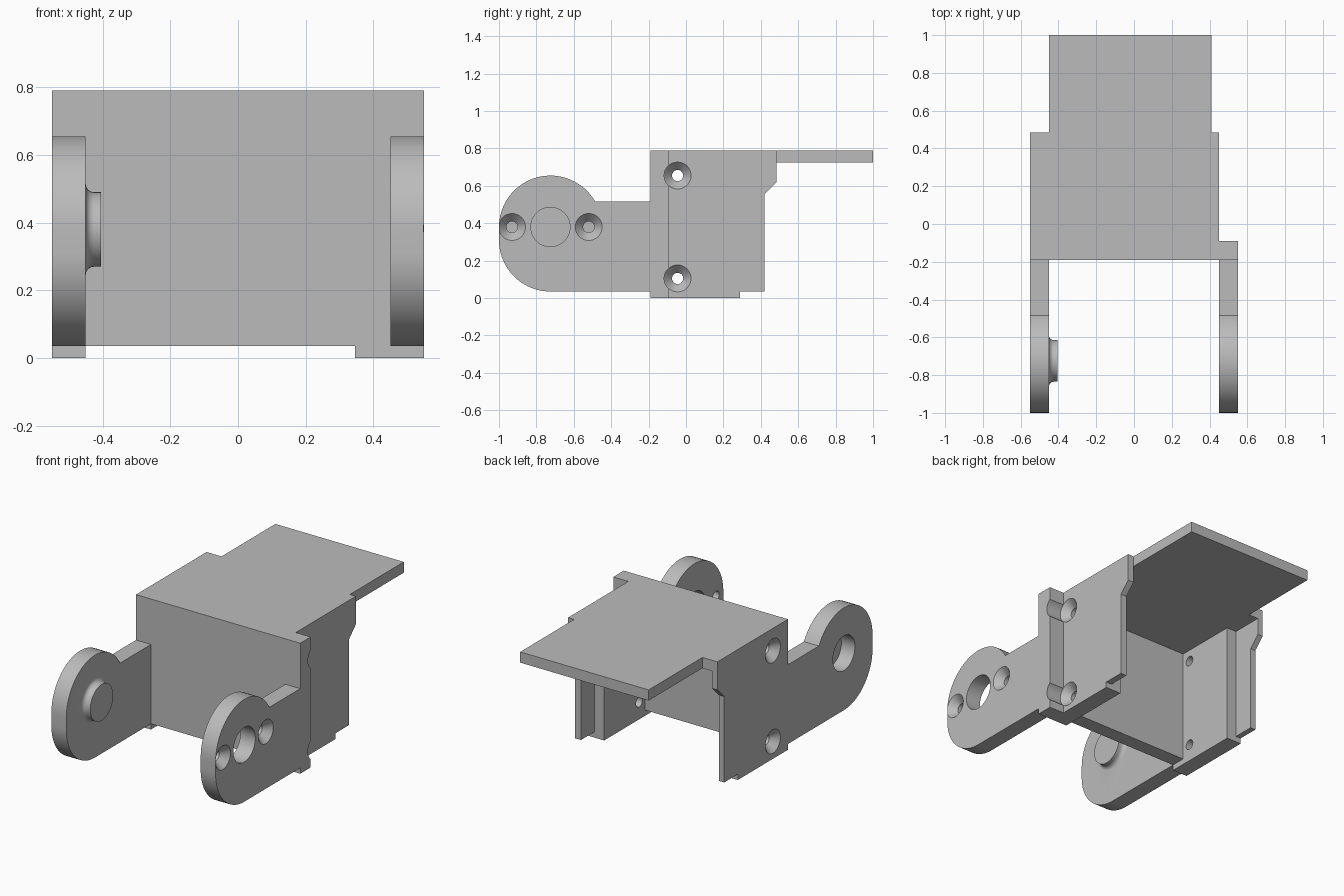
import bpy, bmesh, math
from mathutils import Matrix, Vector

old = bpy.data.objects.get("Cube")
if old:
    bpy.data.objects.remove(old, do_unlink=True)

grey = bpy.data.materials.new("plain grey")
grey.use_nodes = True
grey.diffuse_color = (0.5, 0.5, 0.5, 1)
grey.node_tree.nodes["Principled BSDF"].inputs["Base Color"].default_value = (0.5, 0.5, 0.5, 1)

OUT, IN, THICK_IN = 0.55, 0.45, 0.345      # side plate faces
FRONT, TOP, UNDER, LIP = -0.19, 0.79, 0.725, 0.035
PIVOT_Y, PIVOT_Z, ARM_R = -0.725, 0.38, 0.275


def new_object(name, bm):
    bmesh.ops.recalc_face_normals(bm, faces=bm.faces)
    mesh = bpy.data.meshes.new(name)
    bm.to_mesh(mesh)
    bm.free()
    mesh.materials.append(grey)
    ob = bpy.data.objects.new(name, mesh)
    bpy.context.collection.objects.link(ob)
    return ob


def extrude(name, points, direction):
    bm = bmesh.new()
    face = bm.faces.new([bm.verts.new(p) for p in points])
    ext = bmesh.ops.extrude_face_region(bm, geom=[face])
    verts = [v for v in ext["geom"] if isinstance(v, bmesh.types.BMVert)]
    bmesh.ops.translate(bm, verts=verts, vec=Vector(direction))
    return new_object(name, bm)


def side_prism(name, profile, x0, x1):
    return extrude(name, [(x0, y, z) for y, z in profile], (x1 - x0, 0, 0))


def box(name, x0, x1, y0, y1, z0, z1):
    return side_prism(name, [(y0, z0), (y1, z0), (y1, z1), (y0, z1)], x0, x1)


def lathe_x(name, y, z, profile, steps=48):
    """Solid of revolution about the x axis from (x, radius) pairs."""
    bm = bmesh.new()
    rings = []
    for x, r in profile:
        angles = [2 * math.pi * i / steps for i in range(steps)]
        rings.append([bm.verts.new((x, y + r * math.cos(a), z + r * math.sin(a))) for a in angles])
    bm.faces.new(rings[0])
    bm.faces.new(rings[-1])
    for a, b in zip(rings, rings[1:]):
        for i in range(steps):
            j = (i + 1) % steps
            bm.faces.new((a[i], a[j], b[j], b[i]))
    return new_object(name, bm)


def combine(target, other, operation):
    other.hide_render = True
    mod = target.modifiers.new(operation, "BOOLEAN")
    mod.operation = operation
    mod.solver = "EXACT"
    mod.object = other
    bpy.context.view_layer.objects.active = target
    bpy.ops.object.modifier_apply(modifier=mod.name)
    bpy.data.objects.remove(other, do_unlink=True)


def arc(cz, start, end, steps=24):
    pts = []
    for i in range(steps + 1):
        a = start + (end - start) * i / steps
        pts.append((PIVOT_Y + ARM_R * math.cos(a), cz + ARM_R * math.sin(a)))
    return pts


# Side outlines: rounded arm in front, stepped wall behind
shoulder = 0.515
meet = math.asin((shoulder - PIVOT_Z) / ARM_R)
arm = arc(PIVOT_Z, meet, math.pi) + arc(LIP + ARM_R, math.pi, 1.5 * math.pi)
wall_back = [(0.29, 0), (0.29, LIP), (0.42, LIP), (0.42, 0.555), (0.485, 0.62), (0.485, 0.76)]
wall = [(FRONT, 0)] + wall_back + [(FRONT, 0.76)]
flange = [(FRONT, 0), (-0.09, 0), (-0.09, 0.76), (FRONT, 0.76)]

# Top plate with a narrower rear tongue
top_outline = [(-OUT, FRONT), (OUT, FRONT), (OUT, -0.09), (IN, -0.09), (IN, 0.485), (0.41, 0.485),
               (0.41, 1), (-IN, 1), (-IN, 0.485), (-OUT, 0.485)]
bracket = extrude("hinge_bracket", [(x, y, UNDER) for x, y in top_outline], (0, 0, TOP - UNDER))

# Front wall, side walls and arms
parts = [
    box("front_wall", -0.5, 0.4, FRONT, -0.1, LIP, 0.76),
    side_prism("right_side", arm + [(FRONT, LIP)] + wall + [(FRONT, shoulder)], -OUT, -IN),
    side_prism("left_wall", wall, THICK_IN, IN),
    side_prism("left_arm", arm + [(FRONT, LIP)] + flange + [(FRONT, shoulder)], IN, OUT),
]

# Round boss on the right arm with a flared foot
flare = [(-IN + 0.025 * (1 - math.cos(t)), 0.135 - 0.025 * math.sin(t))
         for t in [math.pi / 2 * i / 6 for i in range(7)]]
parts.append(lathe_x("boss", PIVOT_Y, PIVOT_Z, [(-IN - 0.02, 0.135)] + flare + [(-0.405, 0.11)]))
for part in parts:
    combine(bracket, part, "UNION")

# Thin the rear ends of both side walls from the inside
cuts = [
    box("right_thinning", -0.515, -0.40, 0.29, 0.6, -0.1, UNDER),
    box("left_thinning", 0.3, 0.41, 0.29, 0.6, -0.1, UNDER),
]

# Pivot hole in the left arm and blind recess in the right arm
cuts.append(lathe_x("pivot_hole", PIVOT_Y, PIVOT_Z, [(0.4, 0.105), (0.6, 0.105)]))
cuts.append(lathe_x("pivot_recess", PIVOT_Y, PIVOT_Z, [(-0.6, 0.105), (-0.46, 0.105)]))


# Countersunk screw holes; side is the sign of x
def screw_hole(side, y, z, face, inner):
    profile = [(inner, 0.03), (face - 0.045, 0.03), (face, 0.072), (0.6, 0.072)]
    cuts.append(lathe_x("screw_hole", y, z, [(side * x, r) for x, r in profile], 32))


for y in (-0.93, -0.52):
    screw_hole(1, y, PIVOT_Z, OUT, 0.42)
for z in (0.105, 0.655):
    screw_hole(1, -0.045, z, IN, 0.3)
    screw_hole(-1, -0.045, z, OUT, 0.4)
for cut in cuts:
    combine(bracket, cut, "DIFFERENCE")

# Merge coplanar faces and smooth only the curved surfaces
bm = bmesh.new()
bm.from_mesh(bracket.data)
bmesh.ops.remove_doubles(bm, verts=bm.verts, dist=0.0002)
bmesh.ops.dissolve_limit(bm, angle_limit=0.01, verts=bm.verts, edges=bm.edges)
bm.to_mesh(bracket.data)
bm.free()
bpy.ops.object.select_all(action="DESELECT")
bracket.select_set(True)
bpy.context.view_layer.objects.active = bracket
bpy.ops.object.shade_smooth_by_angle(angle=math.radians(25))
